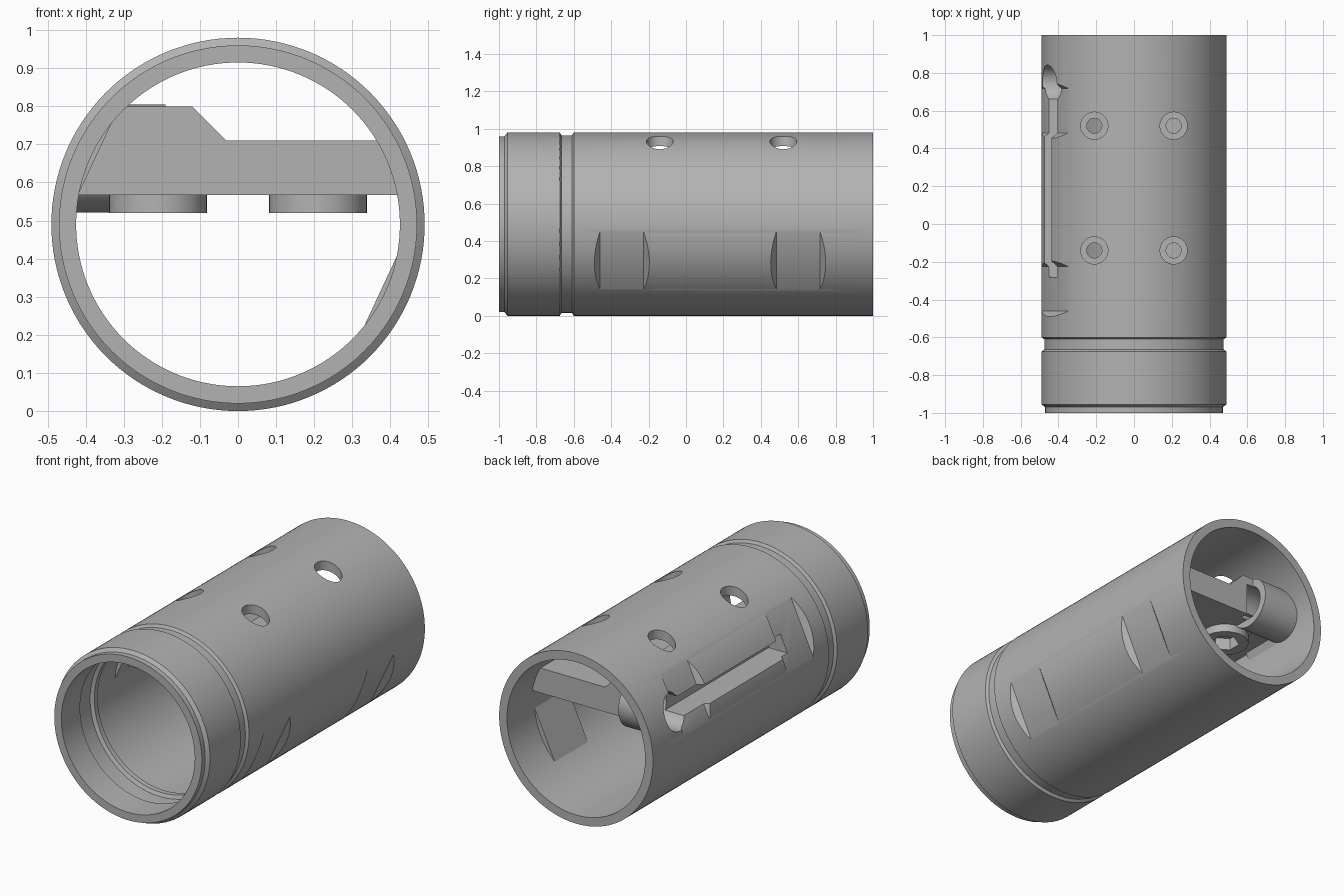
import bpy, bmesh, math
from mathutils import Matrix

if "Cube" in bpy.data.objects:
    bpy.data.objects.remove(bpy.data.objects["Cube"])

AXIS = 0.49          # height of the sleeve axis, also its radius
BORE = 0.44
SCREWS = [(x, y) for x in (-0.21, 0.21) for y in (-0.14, 0.52)]

grey = bpy.data.materials.new("satin grey")
grey.use_nodes = True
grey.diffuse_color = (0.45, 0.45, 0.45, 1)
grey.node_tree.nodes["Principled BSDF"].inputs["Base Color"].default_value = (0.45, 0.45, 0.45, 1)


def finish(name, bm, matrix=Matrix()):
    bmesh.ops.recalc_face_normals(bm, faces=bm.faces)
    mesh = bpy.data.meshes.new(name)
    bm.to_mesh(mesh)
    bm.free()
    mesh.transform(matrix)
    mesh.materials.append(grey)
    obj = bpy.data.objects.new(name, mesh)
    bpy.context.collection.objects.link(obj)
    return obj


def prism(name, points, half, matrix=Matrix()):
    """Polygon in local xy, extruded along local z."""
    bm = bmesh.new()
    face = bm.faces.new([bm.verts.new((x, y, -half)) for x, y in points])
    ext = bmesh.ops.extrude_face_region(bm, geom=[face])
    moved = [g for g in ext["geom"] if isinstance(g, bmesh.types.BMVert)]
    bmesh.ops.translate(bm, verts=moved, vec=(0, 0, 2 * half))
    return finish(name, bm, matrix)


def cylinder(name, radius, length, centre, axis="Z", sides=64):
    turn = {"X": Matrix.Rotation(math.pi / 2, 4, "Y"),
            "Y": Matrix.Rotation(math.pi / 2, 4, "X"), "Z": Matrix()}[axis]
    bm = bmesh.new()
    bmesh.ops.create_cone(bm, cap_ends=True, segments=sides, radius1=radius,
                          radius2=radius, depth=length)
    return finish(name, bm, Matrix.Translation(centre) @ turn)


def box(name, low, high):
    points = [(low[0], low[1]), (high[0], low[1]), (high[0], high[1]), (low[0], high[1])]
    return prism(name, points, (high[2] - low[2]) / 2,
                 Matrix.Translation((0, 0, (high[2] + low[2]) / 2)))


def carve(targets, cutter, operation="DIFFERENCE"):
    """Apply a boolean to each target, then drop the cutter."""
    for obj in targets:
        mod = obj.modifiers.new("carve", "BOOLEAN")
        mod.operation, mod.object, mod.solver = operation, cutter, "EXACT"
        bpy.context.view_layer.objects.active = obj
        bpy.ops.object.modifier_apply(modifier=mod.name)
    bpy.data.objects.remove(cutter)


# Sleeve: turned wall profile (radius, y) with front chamfer, ring groove and relief
profile = [(0.47, -1), (0.47, -0.97), (0.49, -0.955), (0.49, -0.675), (0.474, -0.665),
           (0.474, -0.61), (0.49, -0.6), (0.49, 1), (BORE, 1), (BORE, -0.67),
           (0.425, -0.67), (0.425, -0.7), (0.445, -0.71), (0.445, -0.82),
           (0.425, -0.83), (0.425, -1)]
bm = bmesh.new()
ring = [bm.verts.new((r, y, 0)) for r, y in profile]
edges = [bm.edges.new((a, b)) for a, b in zip(ring, ring[1:] + ring[:1])]
bmesh.ops.spin(bm, geom=ring + edges, cent=(0, 0, 0), axis=(0, 1, 0),
               angle=2 * math.pi, steps=128, use_merge=True)
bmesh.ops.remove_doubles(bm, verts=bm.verts, dist=1e-5)
sleeve = finish("sleeve", bm, Matrix.Translation((0, 0, AXIS)))

# Sunken grip flats outside, backed by pads inside, on two opposite sides
pads = {"right": [], "left": []}
for side, angle in (("left", 25), ("right", 205)):
    turn = Matrix.Translation((0, 0, AXIS)) @ Matrix.Rotation(math.radians(angle), 4, "Y")
    for place, y in (("front", -0.343), ("back", 0.6)):
        outline = [(0.46, y - 0.117), (0.46, y + 0.117), (0.56, y + 0.217), (0.56, y - 0.217)]
        carve([sleeve], prism("flat_cutter", outline, 0.3, turn))
        outline = [(0.413, y - 0.15), (0.413, y + 0.15), (0.455, y + 0.15), (0.455, y - 0.15)]
        pad = prism(f"{side}_{place}_inner_pad", outline, 0.3, turn)
        carve([pad], cylinder("pad_clip", 0.46, 3, (0, 0, AXIS), "Y", 128), "INTERSECT")
        pads[side].append(pad)

# Mounting plate with a bevelled raised block along one side
section = [(-0.46, 0.567), (0.46, 0.567), (0.46, 0.71), (-0.03, 0.71), (-0.12, 0.8), (-0.46, 0.8)]
plate = prism("mounting_plate", section, 0.59,
              Matrix.Translation((0, 0.19, 0)) @ Matrix.Rotation(math.pi / 2, 4, "X"))

# Cross tube behind the keyhole
tube = cylinder("cross_tube", 0.142, 0.28, (-0.33, 0.745, 0.663), "X")
carve([plate, tube], cylinder("bore_clip", BORE + 0.004, 3, (0, 0, AXIS), "Y", 128), "INTERSECT")

# Keyhole: long slot and round opening, running into the plate and tube
walls = [sleeve, plate, tube] + pads["right"]
carve(walls, box("slot_cutter", (-0.6, -0.28, 0.613), (-0.33, 0.68, 0.711)))
carve(walls, cylinder("round_cutter", 0.097, 0.5, (-0.4, 0.745, 0.663), "X"))

# Screw access holes, plate holes and bosses with hexagonal nut pockets
bosses = []
for i, (x, y) in enumerate(SCREWS):
    boss = cylinder(f"screw_boss_{i + 1}", 0.128, 0.052, (x, y, 0.546))
    bosses.append(boss)
    carve([sleeve], cylinder("access_cutter", 0.072, 0.3, (x, y, 0.95), sides=48))
    carve([plate, boss], cylinder("screw_cutter", 0.04, 0.5, (x, y, 0.65), sides=32))
    carve([plate, boss], cylinder("nut_cutter", 0.078, 0.1, (x, y, 0.54), sides=6))

# Smooth round surfaces, keep edges crisp
bpy.ops.object.select_all(action="DESELECT")
for obj in [sleeve, plate, tube] + bosses + pads["left"] + pads["right"]:
    obj.select_set(True)
bpy.context.view_layer.objects.active = sleeve
bpy.ops.object.shade_smooth_by_angle(angle=math.radians(25))
